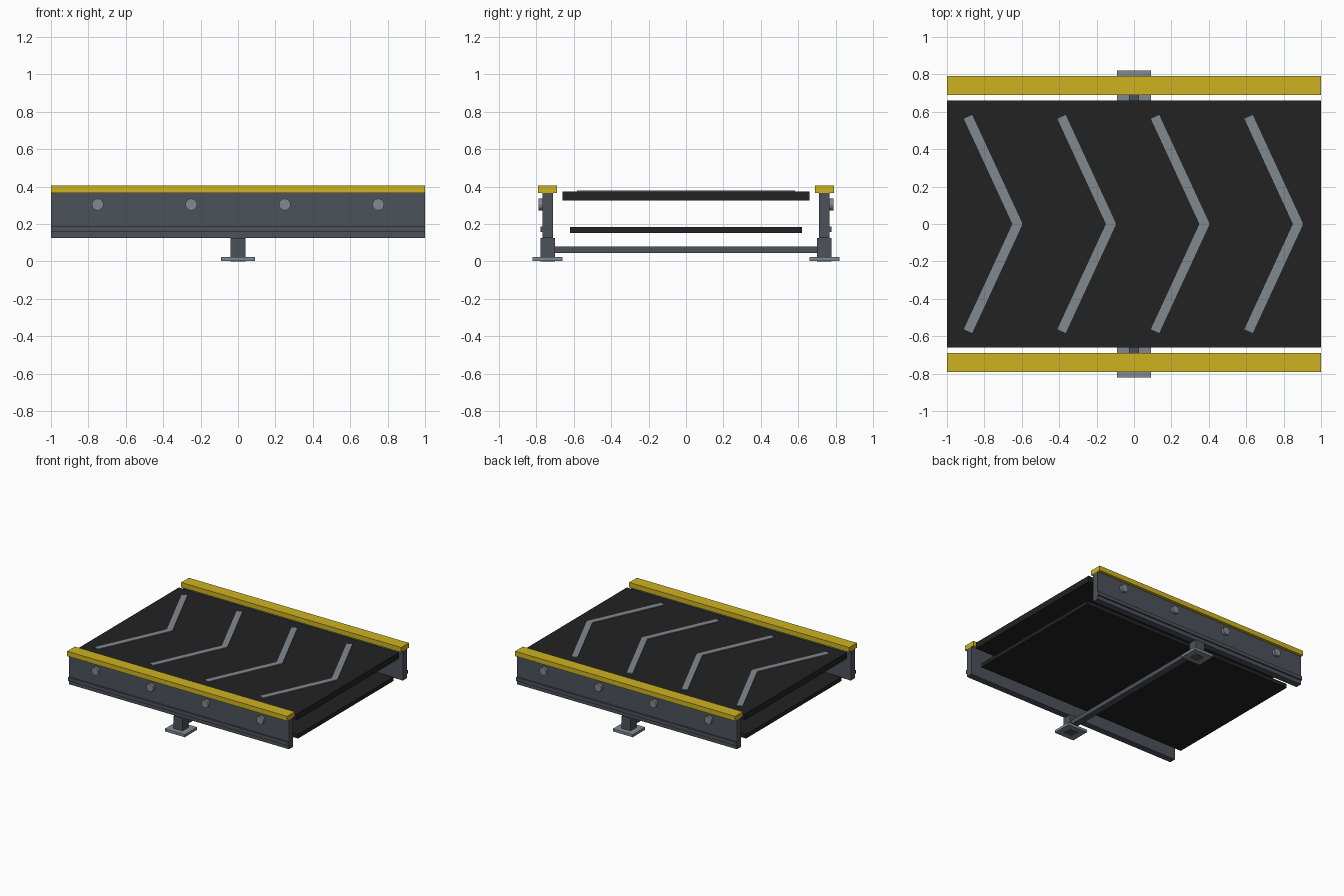
import bpy
import bmesh
import math
from mathutils import Matrix

cube = bpy.data.objects.get("Cube")
if cube:
    bpy.data.objects.remove(cube, do_unlink=True)


def material(name, rgb):
    m = bpy.data.materials.new(name)
    m.use_nodes = True
    m.diffuse_color = (*rgb, 1)
    bsdf = next(n for n in m.node_tree.nodes if n.type == 'BSDF_PRINCIPLED')
    bsdf.inputs["Base Color"].default_value = (*rgb, 1)
    return m


YELLOW = material("safety yellow", (0.61, 0.45, 0.014))
RUBBER = material("black rubber", (0.016, 0.016, 0.016))
FRAME = material("dark frame grey", (0.073, 0.083, 0.102))
STEEL = material("light steel", (0.216, 0.25, 0.28))


def finish(name, bm, mat):
    bmesh.ops.recalc_face_normals(bm, faces=bm.faces)
    mesh = bpy.data.meshes.new(name)
    bm.to_mesh(mesh)
    bm.free()
    mesh.materials.append(mat)
    obj = bpy.data.objects.new(name, mesh)
    bpy.context.collection.objects.link(obj)
    return obj


def box(name, x, y, z, mat):
    """Box from (low, high) ranges on each axis."""
    bm = bmesh.new()
    bmesh.ops.create_cube(bm, size=1)
    for v in bm.verts:
        v.co = [r[0] if c < 0 else r[1] for c, r in zip(v.co, (x, y, z))]
    return finish(name, bm, mat)


def bolt(name, x, y, z, radius, depth, mat):
    bm = bmesh.new()
    place = Matrix.Translation((x, y, z)) @ Matrix.Rotation(math.pi / 2, 4, 'X')
    bmesh.ops.create_cone(bm, cap_ends=True, segments=12, radius1=radius,
                          radius2=radius, depth=depth, matrix=place)
    return finish(name, bm, mat)


def chevron(name, x, mat):
    """Flat arrow strip pointing to +x, mirrored across y = 0."""
    half = [(0, 0.01), (-0.265, 0.583), (-0.31, 0.563), (-0.05, 0)]
    outline = half + [(px, -py) for px, py in reversed(half[:-1])]
    bm = bmesh.new()
    face = bm.faces.new([bm.verts.new((x + px, py, 0.374)) for px, py in outline])
    top = bmesh.ops.extrude_face_region(bm, geom=[face])["geom"]
    bmesh.ops.translate(bm, vec=(0, 0, 0.006),
                        verts=[g for g in top if isinstance(g, bmesh.types.BMVert)])
    return finish(name, bm, mat)


# Carrying belt, return belt and cross beam
box("belt", (-1, 1), (-0.66, 0.66), (0.325, 0.375), RUBBER)
box("return_belt", (-0.98, 0.98), (-0.62, 0.62), (0.152, 0.185), RUBBER)
box("cross_beam", (-0.027, 0.027), (-0.71, 0.71), (0.045, 0.08), FRAME)

# Direction markers on the belt
for i in range(4):
    chevron(f"chevron_{i + 1}", -0.6 + 0.5 * i, STEEL)

# Side frames, guards, supports and bolts
for label, s in (("front", -1), ("back", 1)):
    def span(a, b):
        return sorted((s * a, s * b))

    box(f"{label}_rail", (-1, 1), span(0.712, 0.766), (0.125, 0.366), FRAME)
    box(f"{label}_rail_rib", (-1, 1), span(0.764, 0.778), (0.157, 0.187), FRAME)
    box(f"{label}_guard", (-1, 1), span(0.69, 0.79), (0.365, 0.405), YELLOW)
    box(f"{label}_post", (-0.04, 0.04), span(0.7, 0.777), (0, 0.126), FRAME)
    box(f"{label}_foot", (-0.09, 0.09), span(0.66, 0.82), (0.001, 0.023), STEEL)
    for i in range(4):
        bolt(f"{label}_bolt_{i + 1}", -0.75 + 0.5 * i, s * 0.775, 0.304,
             0.032, 0.026, STEEL)
